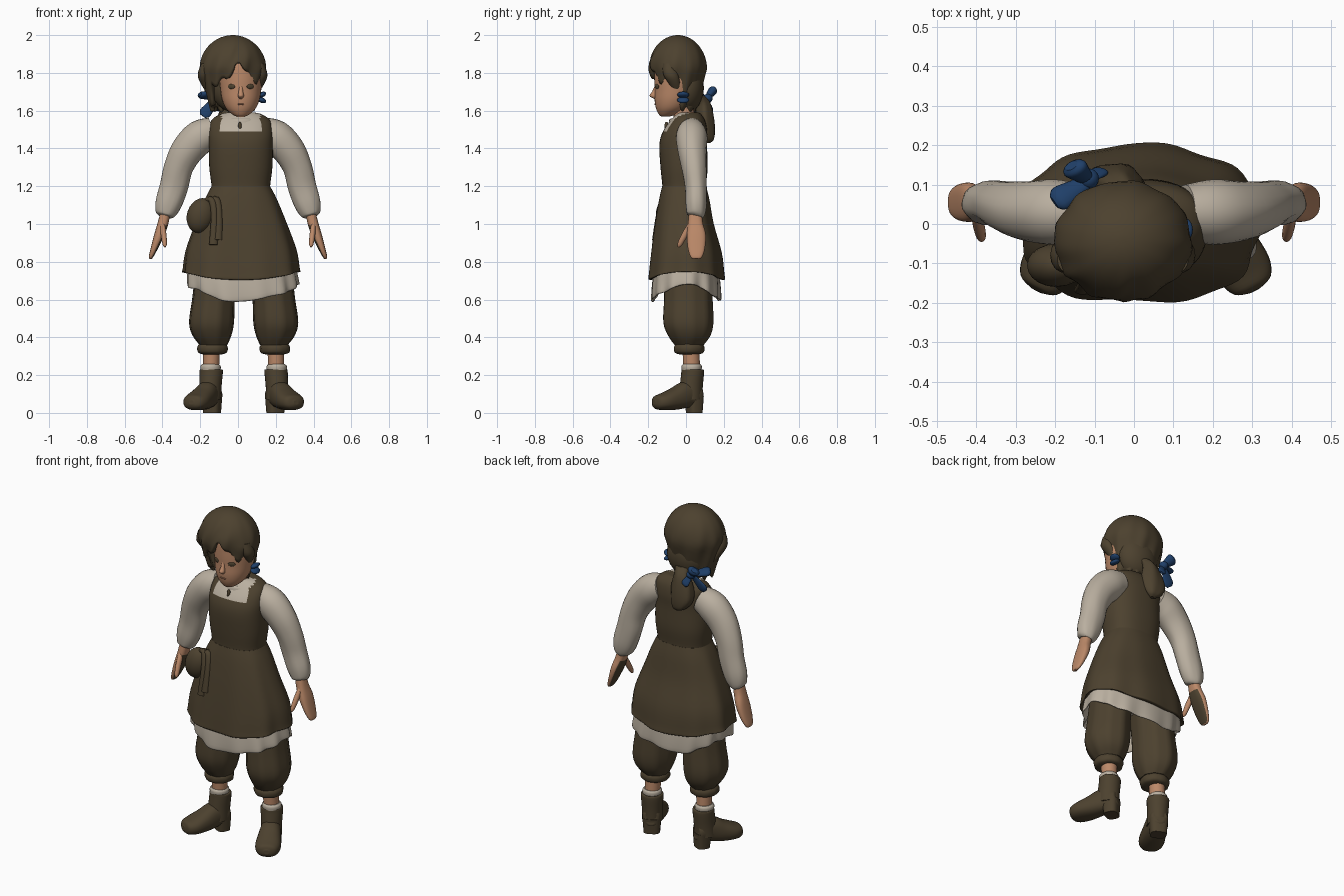
import bpy, bmesh, math
from math import sin, cos, pi, sqrt
from mathutils import Vector, Matrix

cube = bpy.data.objects.get("Cube")
if cube:
    bpy.data.objects.remove(cube, do_unlink=True)


def material(name, r, g, b):
    m = bpy.data.materials.new(name)
    m.use_nodes = True
    m.diffuse_color = (r, g, b, 1)
    bsdf = next(n for n in m.node_tree.nodes if n.type == "BSDF_PRINCIPLED")
    bsdf.inputs["Base Color"].default_value = (r, g, b, 1)
    bsdf.inputs["Roughness"].default_value = 0.9
    return m


BROWN = material("dark brown cloth", 0.073, 0.053, 0.028)
CREAM = material("cream linen", 0.49, 0.43, 0.35)
SKIN = material("skin", 0.5, 0.25, 0.14)
BLUSH = material("lip shade", 0.33, 0.15, 0.085)
BLUE = material("blue ribbon", 0.014, 0.05, 0.14)


def finish(name, bm, mats, rule=None):
    """Turn a bmesh into an object, colouring faces by an optional rule."""
    bmesh.ops.recalc_face_normals(bm, faces=bm.faces)
    bm.normal_update()
    for f in bm.faces:
        f.smooth = len(f.verts) <= 4
        if rule:
            f.material_index = rule(f.calc_center_median(), f.normal)
    mesh = bpy.data.meshes.new(name)
    bm.to_mesh(mesh)
    bm.free()
    for m in mats:
        mesh.materials.append(m)
    obj = bpy.data.objects.new(name, mesh)
    bpy.context.collection.objects.link(obj)
    return obj


def spline(keys, steps):
    """Catmull-Rom interpolation through tuples of any length."""
    out, last = [], len(keys) - 1
    for i in range(last):
        p0, p1, p2, p3 = (keys[max(0, min(last, i + k))] for k in (-1, 0, 1, 2))
        for j in range(steps):
            t = j / steps
            out.append([b + t / 2 * (c - a + t * (2*a - 5*b + 4*c - d + t * (3*(b - c) + d - a)))
                        for a, b, c, d in zip(p0, p1, p2, p3)])
    return out + [list(keys[last])]


def loft(name, keys, mats, sides=24, steps=4, power=2, shape=None, rule=None,
         caps=(True, True), level=False, xform=None):
    """Skin elliptical rings (x, y, z, radius_a, radius_b) along a path."""
    pts = spline(keys, steps)
    bm, rings = bmesh.new(), []
    for i, p in enumerate(pts):
        c = Vector(p[:3])
        t = Vector(pts[min(i + 1, len(pts) - 1)][:3]) - Vector(pts[max(i - 1, 0)][:3])
        t = Vector((0, 0, 1)) if level else t.normalized()
        u = Vector((1, 0, 0))
        u = (u - t * u.dot(t)).normalized()
        v = t.cross(u)
        ring = []
        for k in range(sides):
            a = 2 * pi * k / sides
            ca, sa = (math.copysign(abs(w) ** (2 / power), w) for w in (cos(a), sin(a)))
            scale, lift = shape(a, i / (len(pts) - 1)) if shape else (1, 0)
            co = c + u * ca * p[3] * scale + v * sa * p[4] * scale
            co.z += lift
            ring.append(bm.verts.new(co))
        rings.append(ring)
    for r, q in zip(rings, rings[1:]):
        for k in range(sides):
            n = (k + 1) % sides
            bm.faces.new((r[k], r[n], q[n], q[k]))
    for wanted, ring in zip(caps, (rings[0], rings[-1])):
        if wanted:
            bm.faces.new(ring)
    if xform:
        bm.transform(xform)
    return finish(name, bm, mats, rule)


def blob(name, centre, radii, mat, turn=0, axis="Y"):
    bm = bmesh.new()
    bmesh.ops.create_uvsphere(bm, u_segments=20, v_segments=12, radius=1)
    bm.transform(Matrix.Translation(centre) @ Matrix.Rotation(turn, 4, axis)
                 @ Matrix.Diagonal((*radii, 1)))
    return finish(name, bm, [mat])


# Torso: brown bodice with a square cream neckline
MID = 0.015
def bodice_colour(c, n):
    return int(c.y < 0.01 and c.z > 1.49 and abs(c.x - MID) < 0.105)

loft("bodice", [(MID, -0.01, 1.15, .16, .118), (MID, -0.01, 1.2, .155, .115),
                (MID, -0.01, 1.3, .167, .125), (MID, -0.015, 1.42, .17, .126),
                (MID, -0.005, 1.49, .17, .117), (MID, 0.01, 1.55, .155, .09),
                (MID, 0.015, 1.585, .1, .06), (MID, 0.015, 1.59, .05, .045)],
     [BROWN, CREAM], sides=48, power=2.4, rule=bodice_colour, level=True)
loft("collar", [(MID, -.02, 1.535, .1, .072), (MID, -.02, 1.555, .092, .066),
                (MID, -.015, 1.56, .07, .055)], [CREAM], level=True)
blob("collar_tie", (0.01, -0.103, 1.515), (.01, .012, .026), BROWN)

# Skirt and the ruffled underskirt showing below its hem
def skirt_folds(a, t):
    return 1 + t * (.03 * sin(9 * a + 1) + .022 * sin(5 * a)), t * t * .06 * cos(a) ** 2

def ruffle_folds(a, t):
    return (1 + t * (.05 * sin(13 * a) + .03 * sin(7 * a + 2)),
            .08 * cos(a) ** 2 + .012 * t * sin(5 * a + 1))

loft("skirt", [(MID, -.01, 1.2, .155, .116), (MID, -.01, 1.13, .19, .133),
               (MID, -.01, 1.0, .24, .155), (MID, 0, .85, .29, .185),
               (MID, 0, .74, .305, .197), (MID, 0, .705, .305, .198),
               (MID, 0, .71, .27, .17)],
     [BROWN], sides=80, power=2.4, shape=skirt_folds, level=True, caps=(True, False))
loft("underskirt_ruffle", [(MID, 0, .8, .26, .165), (MID, 0, .7, .285, .178),
                           (MID + .01, 0, .605, .292, .182), (MID + .01, 0, .61, .28, .17),
                           (MID, 0, .74, .24, .15)],
     [CREAM], sides=96, power=2.4, shape=ruffle_folds, level=True)

# Pouch with hanging cords on the right hip
blob("hip_pouch", (-.198, -.105, 1.045), (.072, .055, .094), BROWN, .3)
for i, dx in enumerate((0, .025)):
    loft("pouch_cord_%d" % i, [(-.175 + dx, -.11, 1.12, .014, .014), (-.14 + dx, -.12, 1.13, .02, .016),
         (-.125 + dx, -.145, 1.05, .018, .014), (-.13 + dx, -.168, .89 + dx, .023, .012)],
         [BROWN], sides=10)

# Legs, cuffs, socks and boots
def gathers(a, t):
    return 1 + .025 * sin(9 * a), 0

for side, s in (("left", 1), ("right", -1)):
    place = Matrix.Translation((.03, 0, 0)) @ Matrix.Diagonal((s, 1, 1, 1))
    loft(side + "_trouser", [(.12, .01, .85, .11, .12), (.145, .01, .72, .112, .125),
         (.16, .01, .6, .112, .128), (.17, .01, .48, .118, .132), (.168, .015, .41, .102, .112),
         (.16, .015, .36, .073, .077)], [BROWN], sides=36, shape=gathers, level=True, xform=place)
    loft(side + "_trouser_cuff", [(.165, .015, .375, .06, .06), (.165, .015, .35, .08, .08),
         (.165, .015, .32, .076, .076), (.165, .015, .31, .05, .05)],
         [BROWN], shape=gathers, level=True, xform=place)
    loft(side + "_shin", [(.17, .025, .36, .045, .045), (.172, .03, .24, .042, .044)],
         [SKIN], level=True, xform=place)
    loft(side + "_sock", [(.175, .03, .21, .05, .05), (.175, .03, .245, .054, .054),
         (.175, .03, .258, .044, .046)], [CREAM], level=True, xform=place)
    foot = place @ Matrix.Translation((.172, .035, 0)) @ Matrix.Rotation(.48, 4, "Z")
    loft(side + "_boot_shaft", [(0, -.015, .07, .058, .066), (0, -.008, .14, .058, .062),
         (0, 0, .21, .062, .06), (0, 0, .23, .06, .057), (0, 0, .228, .045, .045)],
         [BROWN], level=True, xform=foot)
    loft(side + "_boot_foot", [(0, .05, .085, .02, .025), (0, .035, .085, .048, .05),
         (0, -.03, .098, .056, .07), (0, -.1, .076, .066, .06), (0, -.17, .06, .07, .046),
         (0, -.215, .055, .052, .035), (0, -.23, .055, .014, .012)], [BROWN], power=2.4, xform=foot)
    loft(side + "_boot_heel", [(0, .01, 0, .045, .038), (0, .008, .09, .052, .046)],
         [BROWN], power=3, level=True, xform=foot)

# Sleeves, hands with dark palms, and thumbs
for side, s in (("left", 1), ("right", -1)):
    flip = Matrix.Diagonal((s, 1, 1, 1))
    loft(side + "_sleeve", [(.13, .03, 1.49, .076, .07), (.2, .03, 1.46, .09, .083),
         (.268, .033, 1.39, .086, .076), (.315, .043, 1.3, .077, .066), (.34, .052, 1.2, .075, .058),
         (.368, .053, 1.11, .07, .056), (.384, .052, 1.055, .054, .048),
         (.388, .05, 1.04, .035, .038)], [CREAM], xform=flip,
         shape=lambda a, t: (1 + .03 * t * sin(7 * a + 8 * t), 0))

    def palm(c, n):
        return int(n.x * s < -.6 and c.z < .99)
    loft(side + "_hand", [(.382, .05, 1.07, .026, .033), (.398, .05, 1.0, .028, .04),
         (.418, .055, .94, .026, .05), (.444, .055, .87, .018, .045),
         (.462, .055, .825, .011, .03), (.466, .055, .815, .004, .012)],
         [SKIN, BROWN], power=2.5, rule=palm, xform=flip)
    loft(side + "_thumb", [(.4, .03, 1.0, .014, .018), (.394, -.005, .945, .015, .017),
         (.388, -.032, .895, .012, .013), (.386, -.04, .878, .004, .005)],
         [SKIN], sides=12, xform=flip)

# Neck, face and features
loft("neck", [(MID, 0, 1.545, .085, .07), (MID, -.005, 1.575, .066, .06),
              (MID, -.01, 1.6, .052, .052), (MID, -.02, 1.68, .052, .052)], [SKIN], level=True)
loft("face", [(MID, -.11, 1.568, .018, .018), (MID, -.1, 1.578, .042, .042),
              (MID, -.08, 1.61, .077, .078), (MID, -.066, 1.655, .098, .1),
              (MID, -.058, 1.71, .108, .108), (MID, -.052, 1.78, .115, .116),
              (MID, -.05, 1.86, .115, .112), (MID, -.05, 1.93, .07, .07)],
     [SKIN], sides=32, level=True)
loft("nose", [(MID, -.158, 1.735, .008, .006), (MID, -.167, 1.7, .012, .013),
              (MID, -.172, 1.678, .016, .021), (MID, -.162, 1.663, .008, .008)],
     [SKIN], sides=12, level=True)
blob("mouth", (MID, -.164, 1.634), (.02, .004, .004), BLUSH)
for side, s in (("left", 1), ("right", -1)):
    blob(side + "_eye", (MID + s * .05, -.153, 1.728), (.021, .006, .013), BROWN, s * .42, "Z")

# Hair: a full wavy cap parted over the forehead, long at the nape
HEM = [(0, 1.85), (.15, 1.83), (.45, 1.768), (.8, 1.74), (1.1, 1.725), (1.3, 1.66), (1.5, 1.61), (3.2, 1.6)]
def hem_height(a):
    for (a0, z0), (a1, z1) in zip(HEM, HEM[1:]):
        if a <= a1:
            return z0 + (z1 - z0) * (a - a0) / (a1 - a0)

bm, rows, cols, rings = bmesh.new(), 20, 84, []
top = bm.verts.new((-.028, -.035, 2))
for i in range(1, rows + 1):
    q = 1 - cos(i / rows * pi / 2)
    ring = []
    for k in range(cols):
        a = 2 * pi * k / cols - pi
        away = abs((a - .22 + pi) % (2 * pi) - pi)
        z = 2 - (2 - hem_height(away) - .014 * sin(13 * a)) * q
        r = sqrt(max(0, 1 - ((z - 1.82) / .18) ** 2)) if z > 1.82 else 1 - (1.82 - z) * 1.6
        r *= 1 + q * (.035 * sin(8 * a + 7 * q) + .022 * sin(13 * a + 3 * q))
        ring.append(bm.verts.new((-.028 + .175 * r * sin(a), -.043 - .153 * r * cos(a), z)))
    rings.append(ring)
for k in range(cols):
    n = (k + 1) % cols
    bm.faces.new((top, rings[0][k], rings[0][n]))
    for r, w in zip(rings, rings[1:]):
        bm.faces.new((r[k], w[k], w[n], r[n]))
thick = finish("hair_cap", bm, [BROWN]).modifiers.new("thickness", "SOLIDIFY")
thick.thickness = .022
blob("hair_nape", (-.015, .005, 1.72), (.125, .09, .13), BROWN)
for side, x, s in (("left", .108, 1), ("right", -.165, -1)):
    loft(side + "_temple_lock", [(x, -.09, 1.85, .03, .035), (x + s * .018, -.08, 1.79, .03, .04),
         (x + s * .008, -.06, 1.74, .022, .03), (x - s * .015, -.04, 1.68, .008, .012)],
         [BROWN], sides=14, level=True)

# Ponytail and ribbon bow
loft("ponytail", [(-.02, .06, 1.68, .04, .035), (-.035, .09, 1.64, .042, .038),
     (-.045, .1, 1.57, .066, .046), (-.05, .112, 1.5, .07, .042),
     (-.04, .125, 1.45, .042, .024), (-.03, .12, 1.43, .012, .01)], [BROWN], level=True,
     shape=lambda a, t: (1 + .06 * sin(5 * a + 4 * t), 0))
BOW = [("upper_loop", (-.04, .035, .045), (.034, .024)), ("lower_loop", (-.08, -.05, .02), (.034, .018)),
       ("long_tail", (-.065, -.025, -.085), (.032, .01)), ("short_tail", (.03, .025, -.06), (.024, .01))]
for part, (dx, dy, dz), (wide, thin) in BOW:
    loft("bow_" + part, [(-.115 + dx * t, .11 + dy * t, 1.665 + dz * t, wide * w, thin * w)
         for t, w in ((0, .5), (.4, .75), (.9, 1), (1.1, .55))], [BLUE], sides=14)
blob("bow_knot", (-.115, .115, 1.665), (.026, .026, .024), BLUE)
for i, dz in enumerate((.014, -.014)):
    blob("left_ribbon_flap_%d" % i, (.125, -.015, 1.67 + dz), (.026, .032, .014), BLUE, -dz * 30)
